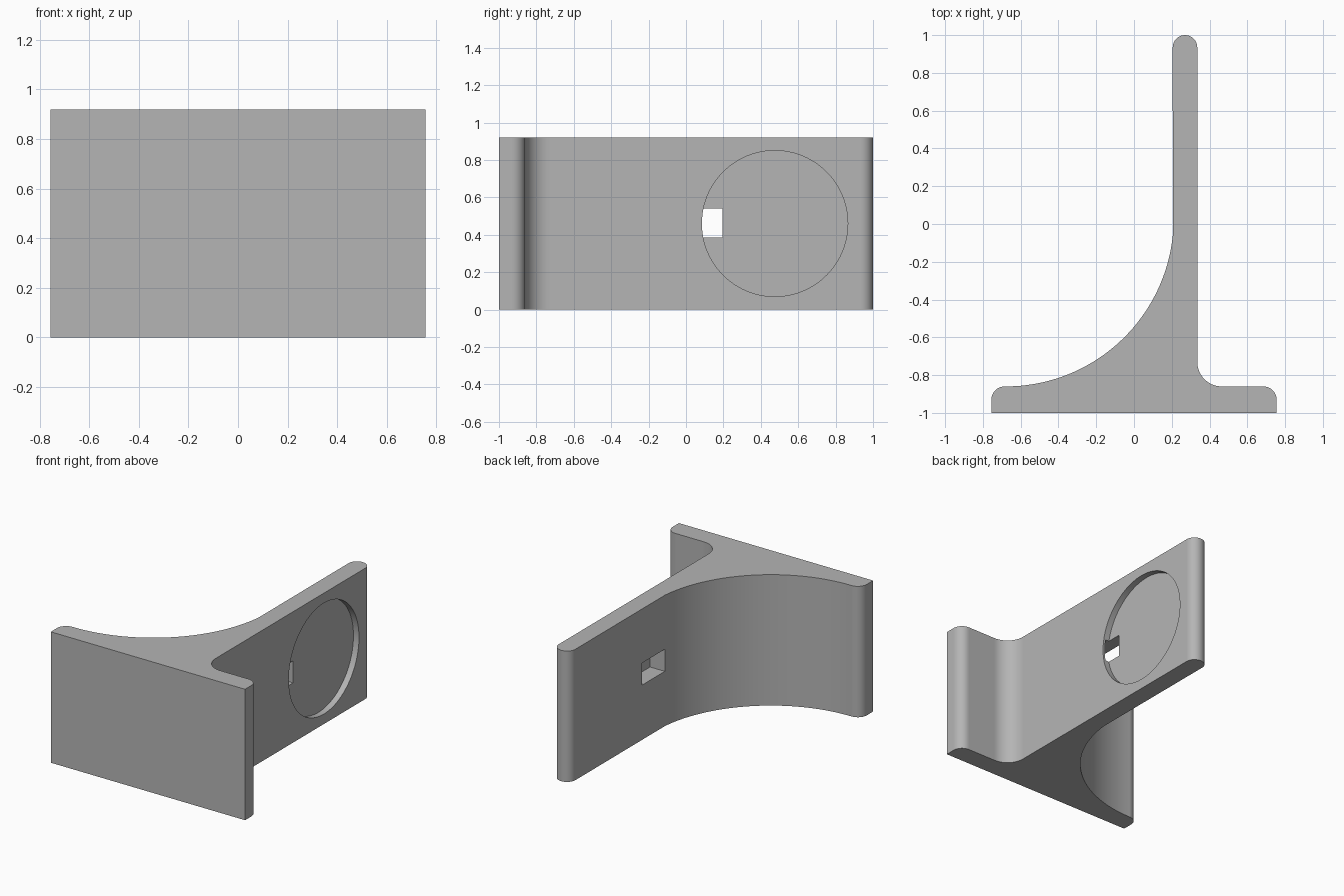
import bpy, bmesh
from math import cos, sin, radians, atan2, degrees

if "Cube" in bpy.data.objects:
    bpy.data.objects.remove(bpy.data.objects["Cube"], do_unlink=True)

HEIGHT = 0.92
grey = bpy.data.materials.new("plain grey")
grey.use_nodes = True
grey.diffuse_color = (0.46, 0.46, 0.46, 1)
grey.node_tree.nodes["Principled BSDF"].inputs["Base Color"].default_value = grey.diffuse_color


def arc(cx, cy, r, start, end, steps):
    angles = [radians(start + (end - start) * i / steps) for i in range(steps + 1)]
    return [(cx + r * cos(a), cy + r * sin(a)) for a in angles]


def finish(bm, name):
    bmesh.ops.recalc_face_normals(bm, faces=bm.faces)
    mesh = bpy.data.meshes.new(name)
    bm.to_mesh(mesh)
    bm.free()
    mesh.materials.append(grey)
    obj = bpy.data.objects.new(name, mesh)
    bpy.context.collection.objects.link(obj)
    return obj


def prism(name, outline, z0, z1):
    bm = bmesh.new()
    face = bm.faces.new([bm.verts.new((x, y, z0)) for x, y in outline])
    top = bmesh.ops.extrude_face_region(bm, geom=[face])["geom"]
    verts = [v for v in top if isinstance(v, bmesh.types.BMVert)]
    bmesh.ops.translate(bm, verts=verts, vec=(0, 0, z1 - z0))
    return finish(bm, name)


# Bracket profile: foot, small fillet, rounded upright, large concave sweep
sweep_end = degrees(atan2(-0.09, 0.885))
outline = [(-0.755, -1), (0.755, -1)]
outline += arc(0.685, -0.93, 0.07, 0, 90, 16)
outline += arc(0.465, -0.73, 0.13, 270, 180, 20)
outline += arc(0.27, 0.935, 0.065, 0, 180, 32)
outline += arc(-0.68, 0.03, 0.89, sweep_end, -90, 48)
outline += arc(-0.685, -0.93, 0.07, 90, 180, 16)
bracket = prism("bracket", outline, 0, HEIGHT)

# Round recess in the upright
bm = bmesh.new()
bmesh.ops.create_cone(bm, cap_ends=True, segments=96, radius1=0.39, radius2=0.39, depth=0.2)
disc = finish(bm, "recess_cutter")
disc.rotation_euler.y = radians(90)
disc.location = (0.392, 0.475, HEIGHT / 2)

# Rectangular slot opening from the other side into the recess
slot = prism("slot_cutter", [(0.1, -0.058), (0.32, -0.058), (0.32, 0.195), (0.1, 0.195)], 0.385, 0.54)

bpy.context.view_layer.objects.active = bracket
for cutter in (disc, slot):
    cut = bracket.modifiers.new(cutter.name, 'BOOLEAN')
    cut.operation = 'DIFFERENCE'
    cut.solver = 'EXACT'
    cut.object = cutter
    bpy.ops.object.modifier_apply(modifier=cut.name)
    bpy.data.objects.remove(cutter, do_unlink=True)

# Keep the broad flat faces crisp, smooth the curved ones
bm = bmesh.new()
bm.from_mesh(bracket.data)
for face in bm.faces:
    if face.calc_area() > 0.05:
        for edge in face.edges:
            edge.smooth = False
bm.to_mesh(bracket.data)
bm.free()
bpy.ops.object.select_all(action='DESELECT')
bracket.select_set(True)
bpy.ops.object.shade_smooth_by_angle(angle=radians(30), keep_sharp_edges=True)
